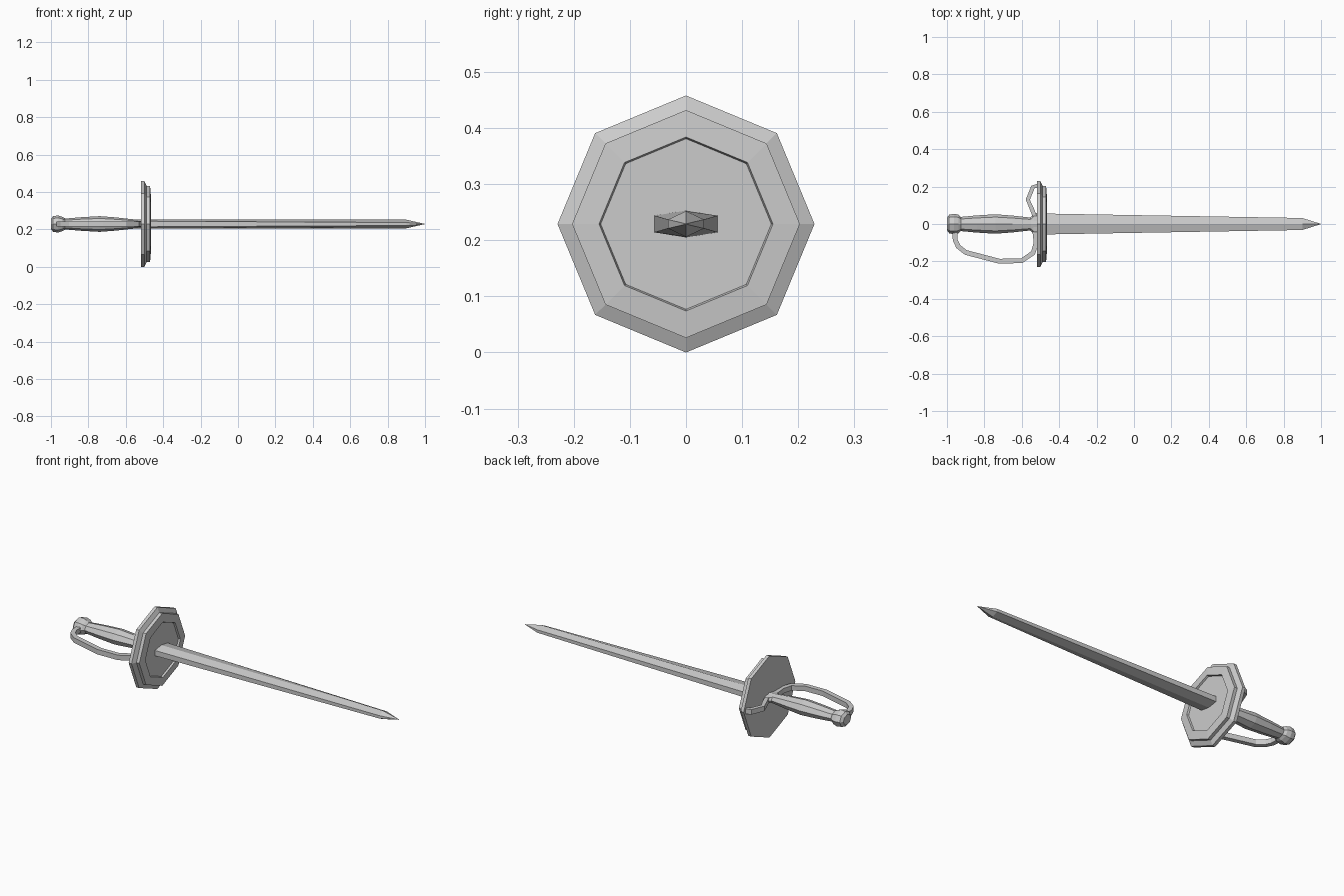
import bpy, bmesh
from math import cos, sin, pi
from mathutils import Vector

if "Cube" in bpy.data.objects:
    bpy.data.objects.remove(bpy.data.objects["Cube"])

CZ = 0.229  # height of the sword's long axis


def loft(name, rings, closed_caps=True):
    """Skin a list of equal-length point rings into one flat-shaded object."""
    bm = bmesh.new()
    vr = [[bm.verts.new(p) for p in ring] for ring in rings]
    n = len(vr[0])
    for a, b in zip(vr, vr[1:]):
        for i in range(n):
            j = (i + 1) % n
            bm.faces.new((a[i], a[j], b[j], b[i]))
    if closed_caps:
        bm.faces.new(vr[0])
        bm.faces.new(vr[-1])
    bmesh.ops.remove_doubles(bm, verts=bm.verts, dist=1e-5)
    bmesh.ops.recalc_face_normals(bm, faces=bm.faces)
    me = bpy.data.meshes.new(name)
    bm.to_mesh(me)
    bm.free()
    ob = bpy.data.objects.new(name, me)
    bpy.context.collection.objects.link(ob)
    return ob


def turned(name, profile, sides=8):
    """Loft octagonal rings along x; profile rows are (x, y radius, z radius)."""
    return loft(name, [[(x, ry * sin(2 * pi * i / sides), CZ + rz * cos(2 * pi * i / sides))
                        for i in range(sides)] for x, ry, rz in profile])


def ribbon(name, path, half_w, half_z):
    """Sweep a rectangular bar along a path in the horizontal plane."""
    pts = [Vector(p) for p in path]
    rings = []
    for i, p in enumerate(pts):
        t = (pts[min(i + 1, len(pts) - 1)] - pts[max(i - 1, 0)]).normalized()
        side = Vector((-t.y, t.x)) * half_w
        a, b = p + side, p - side
        rings.append([(a.x, a.y, CZ - half_z), (b.x, b.y, CZ - half_z),
                      (b.x, b.y, CZ + half_z), (a.x, a.y, CZ + half_z)])
    return loft(name, rings)


# Octagonal guard plate with stepped front
turned("guard_plate", [(x, r, r) for x, r in [
    (-0.518, 0.229), (-0.500, 0.229), (-0.488, 0.203),
    (-0.470, 0.203), (-0.466, 0.155), (-0.476, 0.152)]])

# Tapered six-sided blade, ending in a point
def blade_ring(x, w, edge, ridge):
    return [(x, -w, CZ - edge), (x, 0, CZ - ridge), (x, w, CZ - edge),
            (x, w, CZ + edge), (x, 0, CZ + ridge), (x, -w, CZ + edge)]

loft("blade", [blade_ring(-0.49, 0.056, 0.015, 0.024),
               blade_ring(0.90, 0.032, 0.008, 0.023),
               blade_ring(0.998, 0.001, 0.0005, 0.001)])

# Grip, swelling in the middle
turned("grip", [(-0.935, 0.037, 0.028), (-0.84, 0.046, 0.036), (-0.74, 0.052, 0.042),
                (-0.65, 0.045, 0.035), (-0.55, 0.034, 0.024), (-0.51, 0.034, 0.024)])

# Collar where the grip meets the guard
turned("collar", [(-0.553, 0.035, 0.022), (-0.535, 0.058, 0.022), (-0.51, 0.058, 0.022)])

# Pommel
turned("pommel", [(-1.0, 0.034, 0.028), (-0.988, 0.050, 0.042), (-0.962, 0.055, 0.046),
                  (-0.938, 0.050, 0.038), (-0.925, 0.037, 0.030)])

# Knuckle bow from pommel to guard
ribbon("knuckle_bow", [(-0.958, -0.03), (-0.956, -0.085), (-0.94, -0.12), (-0.90, -0.152),
                       (-0.72, -0.199), (-0.60, -0.196), (-0.54, -0.155),
                       (-0.523, -0.10), (-0.53, -0.04)], 0.013, 0.014)

# Short curved quillon on the other side
ribbon("quillon", [(-0.53, 0.04), (-0.548, 0.085), (-0.568, 0.13),
                   (-0.540, 0.198), (-0.512, 0.205)], 0.011, 0.014)
